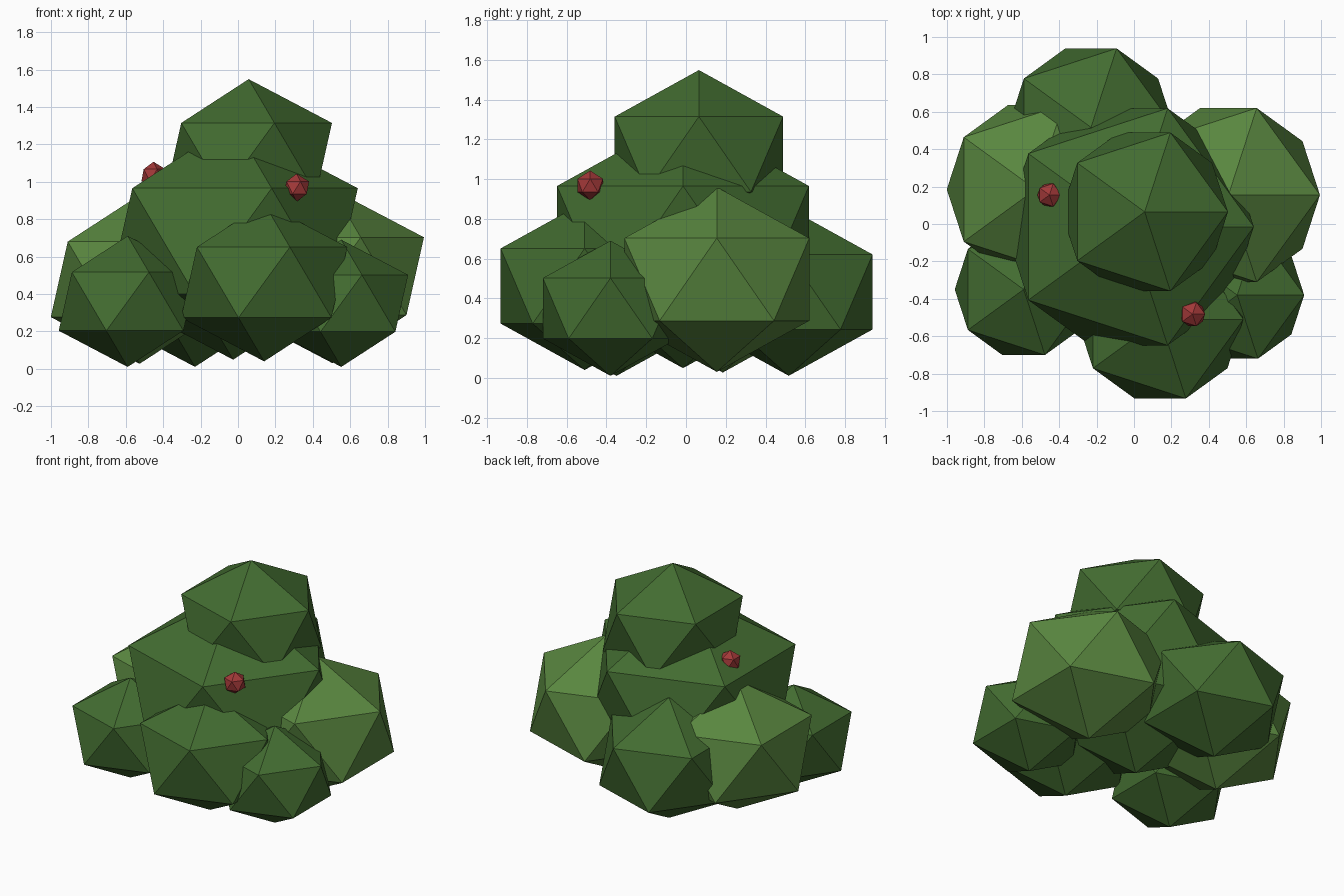
import bpy

if "Cube" in bpy.data.objects:
    bpy.data.objects.remove(bpy.data.objects["Cube"])

SQUASH = 0.85  # foliage clumps are slightly flattened


def material(name, rgb):
    m = bpy.data.materials.new(name)
    m.diffuse_color = (*rgb, 1.0)
    m.use_nodes = True
    m.node_tree.nodes["Principled BSDF"].inputs["Base Color"].default_value = m.diffuse_color
    return m


dark_green = material("dark_leaf", (0.055, 0.15, 0.03))
light_green = material("light_leaf", (0.10, 0.24, 0.05))
red = material("berry_red", (0.36, 0.04, 0.04))


def blob(name, center, radius, mat, squash=1.0):
    bpy.ops.mesh.primitive_ico_sphere_add(subdivisions=1, radius=radius, location=center)
    o = bpy.context.object
    o.name = name
    o.scale.z = squash
    o.data.materials.append(mat)
    return o


# Foliage clumps: name, centre, radius, material
clumps = [
    ("main_foliage", (-0.026, -0.015, 0.682), 0.745, dark_green),
    ("top_foliage", (0.057, 0.065, 1.125), 0.498, dark_green),
    ("right_foliage", (0.505, 0.155, 0.495), 0.547, light_green),
    ("left_foliage", (-0.526, 0.185, 0.478), 0.531, light_green),
    ("back_foliage", (-0.23, 0.517, 0.432), 0.496, dark_green),
    ("front_foliage", (0.14, -0.51, 0.462), 0.497, dark_green),
    ("front_left_foliage", (-0.59, -0.35, 0.36), 0.412, dark_green),
    ("front_right_foliage", (0.552, -0.38, 0.35), 0.40, dark_green),
]
for name, center, radius, mat in clumps:
    blob(name, center, radius, mat, SQUASH)

# Berries
blob("front_berry", (0.313, -0.482, 0.968), 0.075, red)
blob("left_berry", (-0.452, 0.155, 1.035), 0.072, red)
